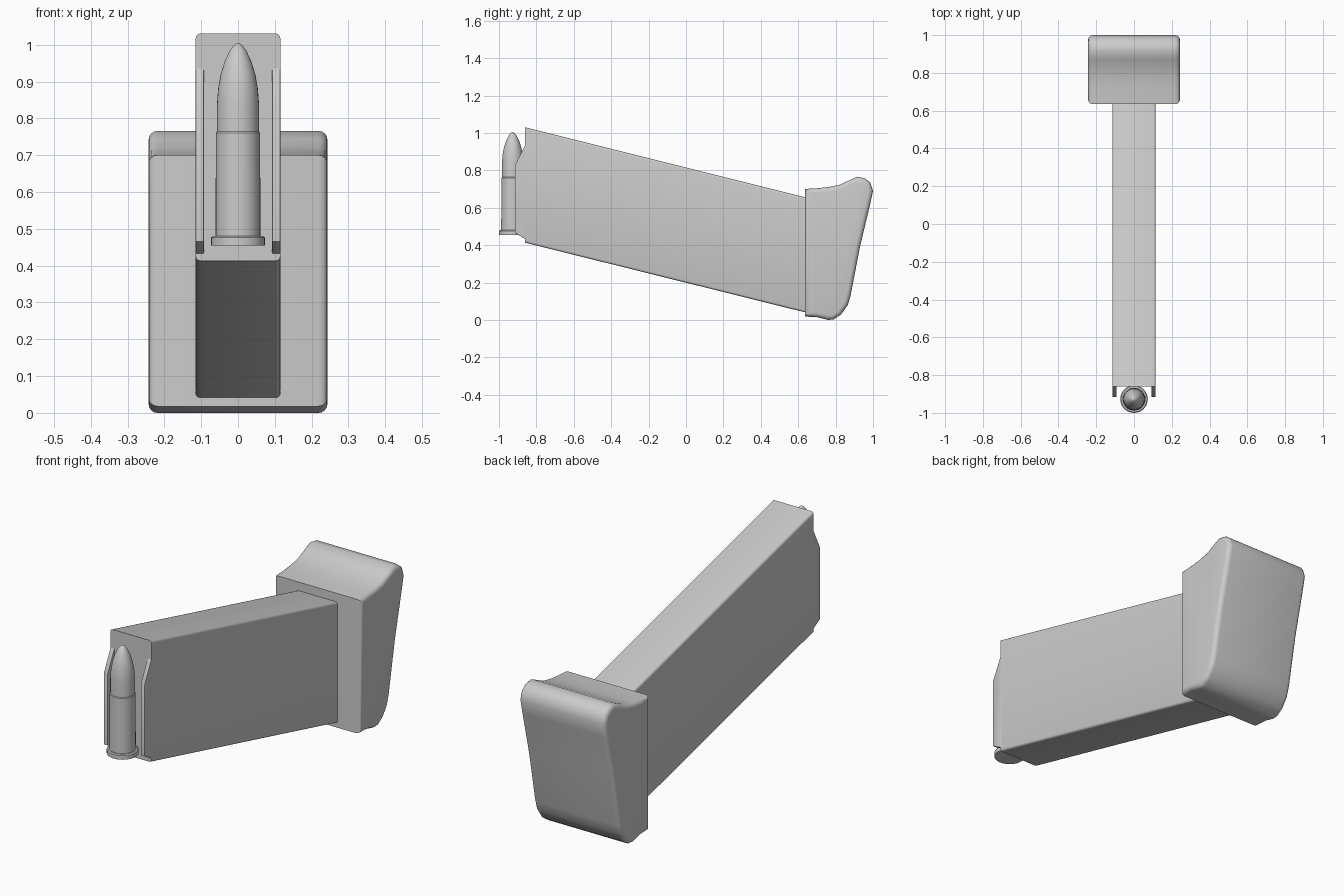
import bpy, bmesh, math

cube = bpy.data.objects.get("Cube")
if cube:
    bpy.data.objects.remove(cube, do_unlink=True)

grey = bpy.data.materials.new("light grey")
grey.use_nodes = True
colour = (0.6, 0.6, 0.6, 1)
grey.diffuse_color = colour
grey.node_tree.nodes["Principled BSDF"].inputs["Base Color"].default_value = colour


def finish(name, bm, angle=35):
    """Turn a bmesh into a shaded, coloured object."""
    bmesh.ops.recalc_face_normals(bm, faces=bm.faces)
    mesh = bpy.data.meshes.new(name)
    bm.to_mesh(mesh)
    bm.free()
    mesh.materials.append(grey)
    obj = bpy.data.objects.new(name, mesh)
    bpy.context.collection.objects.link(obj)
    bpy.ops.object.select_all(action="DESELECT")
    obj.select_set(True)
    bpy.context.view_layer.objects.active = obj
    bpy.ops.object.shade_smooth_by_angle(angle=math.radians(angle))
    return obj


def extrude_profile(profile, x0, x1):
    """Extrude a (y, z) outline along x."""
    bm = bmesh.new()
    face = bm.faces.new([bm.verts.new((x0, y, z)) for y, z in profile])
    new = bmesh.ops.extrude_face_region(bm, geom=[face])["geom"]
    bmesh.ops.translate(bm, vec=(x1 - x0, 0, 0),
                        verts=[v for v in new if isinstance(v, bmesh.types.BMVert)])
    return bm


def bevel_where(bm, rule, width, segments):
    bmesh.ops.bevel(bm, geom=[e for e in bm.edges if rule(e)], offset=width,
                    segments=segments, profile=0.5, affect="EDGES", clamp_overlap=True)


def along_profile(edge):
    """True for edges lying in an end cap."""
    return abs(edge.verts[0].co.x - edge.verts[1].co.x) < 1e-4


# Sloping body with softened long edges
body = extrude_profile([(-0.86, 1.03), (-0.86, 0.413), (0.66, 0.035), (0.66, 0.65)],
                       -0.115, 0.115)
bevel_where(body, lambda e: along_profile(e)
            and abs(e.verts[0].co.y - e.verts[1].co.y) > 0.5, 0.012, 3)
finish("body", body)

# Flared end block, rounded along both sides
block_outline = [
    (0.635, 0.70), (0.70, 0.704), (0.76, 0.71), (0.82, 0.722), (0.87, 0.745),
    (0.915, 0.766), (0.955, 0.758), (0.985, 0.735), (1.0, 0.69), (0.985, 0.62),
    (0.93, 0.39), (0.88, 0.13), (0.865, 0.08), (0.83, 0.03), (0.79, 0.003),
    (0.76, 0.0), (0.70, 0.015), (0.635, 0.018)]
block = extrude_profile(block_outline, -0.243, 0.243)
bevel_where(block, along_profile, 0.024, 4)
finish("end_block", block, 40)

# Pair of side lips at the front
for name, side in (("left_lip", 1), ("right_lip", -1)):
    lip = extrude_profile([(-0.85, 0.94), (-0.86, 0.935), (-0.915, 0.825),
                           (-0.915, 0.465), (-0.86, 0.433), (-0.85, 0.43)],
                          side * 0.093, side * 0.115)
    bevel_where(lip, lambda e: along_profile(e) and e.calc_length() > 0.05, 0.005, 2)
    finish(name, lip)


def lathe(name, profile, y, steps=32):
    """Spin a (radius, z) profile about a vertical axis."""
    bm = bmesh.new()
    verts = [bm.verts.new((r, y, z)) for r, z in profile]
    edges = [bm.edges.new(pair) for pair in zip(verts, verts[1:])]
    bmesh.ops.spin(bm, geom=verts + edges, cent=(0, y, 0), axis=(0, 0, 1),
                   angle=math.tau, steps=steps)
    bmesh.ops.remove_doubles(bm, verts=bm.verts, dist=1e-4)
    return finish(name, bm)


# Standing round: rim, case and pointed tip
lathe("round_rim", [(0, 0.455), (0.073, 0.455), (0.073, 0.476), (0.068, 0.48), (0, 0.48)], -0.927)
lathe("round_case", [(0, 0.475), (0.061, 0.475), (0.06, 0.76), (0.057, 0.764), (0, 0.764)], -0.927)
lathe("round_tip", [(0, 0.755), (0.057, 0.755), (0.057, 0.84), (0.054, 0.88), (0.047, 0.92),
                    (0.036, 0.955), (0.022, 0.985), (0.01, 1.0), (0, 1.005)], -0.927)
